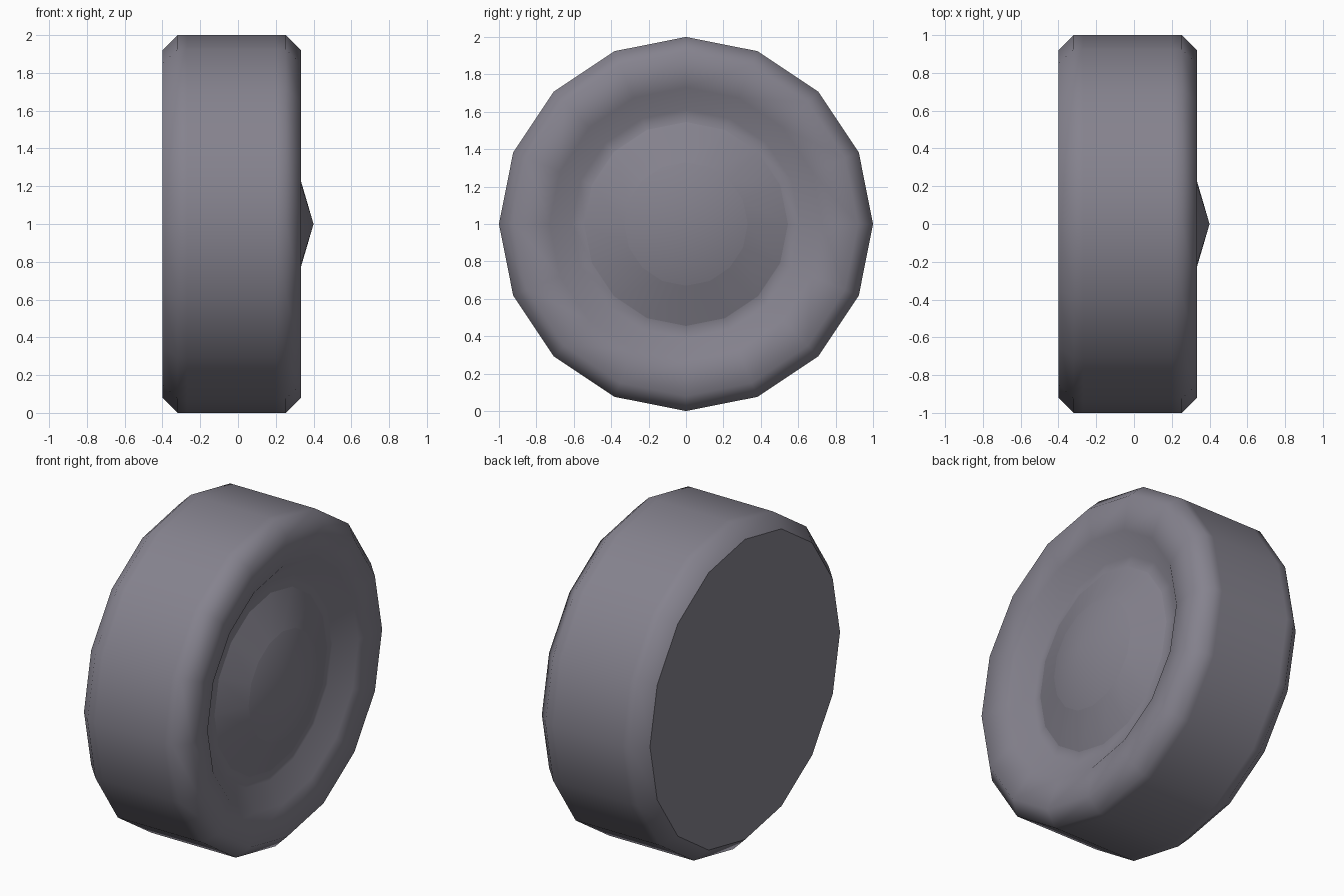
import bpy
import bmesh
from math import sin, cos, pi

SIDES = 16

cube = bpy.data.objects.get("Cube")
if cube:
    bpy.data.objects.remove(cube, do_unlink=True)

# Single grey rubber colour
rubber = bpy.data.materials.new("grey_rubber")
rubber.use_nodes = True
colour = (0.235, 0.225, 0.27, 1)
rubber.diffuse_color = colour
shader = next(n for n in rubber.node_tree.nodes if n.type == 'BSDF_PRINCIPLED')
shader.inputs["Base Color"].default_value = colour
shader.inputs["Roughness"].default_value = 0.8


def lathe(name, profile, cap_start=False, sharp_rings=()):
    """Turn (x, radius) points around the x axis; radius 0 makes a pole."""
    bm = bmesh.new()
    rings = []
    for x, r in profile:
        count = SIDES if r else 1
        rings.append([bm.verts.new((x, r * sin(2 * pi * i / SIDES),
                                    1 + r * cos(2 * pi * i / SIDES)))
                      for i in range(count)])
    for a, b in zip(rings, rings[1:]):
        for i in range(SIDES):
            j = (i + 1) % SIDES
            if len(b) == 1:
                bm.faces.new((b[0], a[j], a[i]))
            else:
                bm.faces.new((b[i], b[j], a[j], a[i]))
    if cap_start:
        bm.faces.new(rings[0])
    for f in bm.faces:
        f.smooth = True
    for k in sharp_rings:
        ring = set(rings[k])
        for e in bm.edges:
            if ring.issuperset(e.verts):
                e.smooth = False
    mesh = bpy.data.meshes.new(name)
    bm.to_mesh(mesh)
    bm.free()
    mesh.materials.append(rubber)
    obj = bpy.data.objects.new(name, mesh)
    bpy.context.collection.objects.link(obj)


# Tyre: flat back, bevelled tread, nearly flat sidewall, lip and shallow groove
lathe("tyre", [(-0.40, 0.92), (-0.32, 1.0), (-0.27, 1.0), (0.20, 1.0),
               (0.253, 1.0), (0.333, 0.92), (0.305, 0.73), (0.212, 0.61),
               (0.222, 0.545)],
      cap_start=True, sharp_rings=(0,))

# Hub cap: shallow two-step cone flush with the groove
lathe("hub_cap", [(0.222, 0.545), (0.303, 0.33), (0.40, 0)],
      sharp_rings=(1,))
